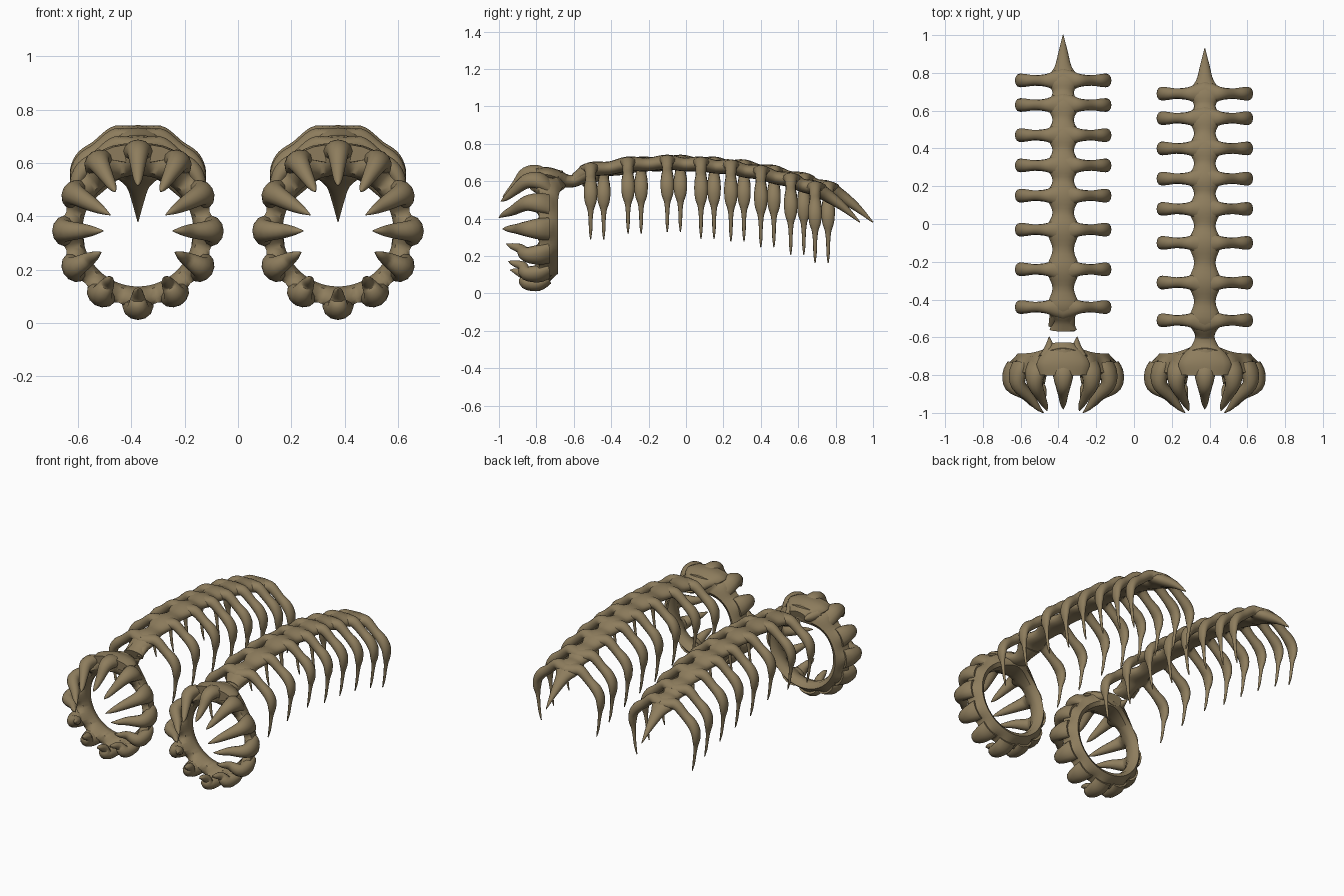
import bpy, bmesh, math
from mathutils import Vector

if "Cube" in bpy.data.objects:
    bpy.data.objects.remove(bpy.data.objects["Cube"])

bone = bpy.data.materials.new("old_bone_brown")
bone.diffuse_color = (0.27, 0.205, 0.11, 1)
bone.use_nodes = True
bone.node_tree.nodes["Principled BSDF"].inputs["Base Color"].default_value = bone.diffuse_color
CZ = 0.345  # height of the mouth ring centre


def catmull(rows, k=4):
    """Smoothly resample rows of numbers."""
    out, n = [], len(rows)
    for i in range(n - 1):
        a, b, c, d = (rows[max(0, min(n - 1, j))] for j in (i - 1, i, i + 1, i + 2))
        for s in range(k):
            t = s / k
            out.append([0.5 * (2*q + (r - p)*t + (2*p - 5*q + 4*r - w)*t*t + (3*q - p - 3*r + w)*t**3)
                        for p, q, r, w in zip(a, b, c, d)])
    return out + [list(rows[-1])]


def tube(bm, rows, side, n=12, k=4):
    """Elliptical tube; row = x, y, z, half width along side, half thickness."""
    rows = catmull(rows, k)
    side = Vector(side).normalized()
    pts = [Vector(r[:3]) for r in rows]
    rings = []
    for i, r in enumerate(rows):
        tan = pts[min(i + 1, len(pts) - 1)] - pts[max(i - 1, 0)]
        v = tan.cross(side).normalized()
        rings.append([bm.verts.new(pts[i] + side * r[3] * math.cos(a) + v * r[4] * math.sin(a))
                      for a in (2 * math.pi * j / n for j in range(n))])
    for p, q in zip(rings, rings[1:]):
        for j in range(n):
            bm.faces.new((p[j], p[(j + 1) % n], q[(j + 1) % n], q[j]))
    bm.faces.new(rings[0])
    bm.faces.new(rings[-1])


def finish(bm, name, x, y=0):
    bmesh.ops.recalc_face_normals(bm, faces=bm.faces)
    me = bpy.data.meshes.new(name)
    bm.to_mesh(me)
    bm.free()
    me.materials.append(bone)
    for f in me.polygons:
        f.use_smooth = True
    me.set_sharp_from_angle(angle=math.radians(50))
    ob = bpy.data.objects.new(name, me)
    ob.location = (x, y, 0)
    bpy.context.collection.objects.link(ob)


# mouth ring: lathed band, lumpy at every tooth, drawn back at the top
def mouth_ring(x, name):
    bm = bmesh.new()
    N, rings = 96, []
    for i in range(N):
        a = 2 * math.pi * i / N
        c, s = math.cos(a), math.sin(a)
        w = math.cos(12 * a)
        up = max(0, s)
        back = -0.69 + 0.05 * up ** 8
        outer = 0.292 + 0.014 * w + 0.022 * up ** 4
        prof = [(0.215, back - 0.01), (0.24, back + 0.005), (0.262 + 0.05 * up ** 4, back - 0.02),
                (outer - 0.008, -0.745), (outer, -0.785), (outer - 0.015, -0.81 - 0.025 * w),
                (0.25, -0.81 - 0.025 * w), (0.222, -0.78), (0.208, -0.74)]
        rings.append([bm.verts.new((r * c, y, CZ + r * s)) for r, y in prof])
    m = len(rings[0])
    for i in range(N):
        p, q = rings[i], rings[(i + 1) % N]
        for j in range(m):
            bm.faces.new((p[j], p[(j + 1) % m], q[(j + 1) % m], q[j]))
    finish(bm, name + "_mouth_ring", x)


# twelve hooked teeth around the ring: angle, tip radius, tip y
TEETH = [(90, .17, -.98), (60, .17, -.99), (30, .12, -1.0), (0, .13, -.98),
         (-30, .16, -.96), (-60, .20, -.95), (-90, .22, -.94)]


def teeth(x, name):
    bm = bmesh.new()
    for deg, rt, yt in TEETH:
        for m in ((1,) if abs(deg) == 90 else (1, -1)):
            a = math.radians(deg)
            c, s = m * math.cos(a), math.sin(a)
            big = 0.02 if deg > 45 else 0.012 if deg == -90 else 0
            prof = [(.265, -.735, .06, .03), (.278 + big, -.79, .056, .042),
                    (.272 + big, -.855, .041, .038),
                    (.6 * .25 + .4 * rt + big, yt + .075, .027, .026),
                    (.3 * .24 + .7 * rt, yt + .028, .016, .015), (rt, yt, .002, .002)]
            tube(bm, [(r * c, y, CZ + r * s, u, v) for r, y, u, v in prof], (-s, 0, c))
    finish(bm, name + "_teeth", x)


# neck behind the ring, ending in two broken horns on the snapped one
def neck(x, name, broken):
    bm = bmesh.new()
    rows = [(0, -.80, .635, .13, .035), (0, -.74, .635, .14, .04), (0, -.69, .62, .115, .04),
            (0, -.66, .607, .085, .038), (0, -.635, .60, .065, .035)]
    if not broken:
        rows += [(0, -.59, .605, .052, .034), (0, -.53, .64, .08, .04)]
    tube(bm, rows, (1, 0, 0), 16)
    if broken:
        for m in (-1, 1):
            tube(bm, [(m * .085, -.70, .615, .045, .03), (m * .072, -.65, .602, .026, .025),
                      (m * .074, -.597, .61, .002, .003)], (1, 0, 0))
    finish(bm, name + "_neck", x)


# vertebrae: rib position y, spine height z
VERT = [(-.51, .66), (-.31, .69), (-.10, .70), (.08, .69), (.24, .675),
        (.40, .645), (.56, .605), (.69, .56)]


def spine(x, name, shift, broken):
    bm = bmesh.new()
    start = (-.63, .60) if broken else (-.60, .61)
    rows = [(0, start[0], start[1], .072 if broken else .05, .03), (0, -.575, .62, .056, .036)]
    for i, (y, z) in enumerate(VERT):
        rows.append((0, y, z + .002, .088, .04))
        if i < 7:
            y2, z2 = VERT[i + 1]
            rows.append((0, (y + y2) / 2, (z + z2) / 2 - .006, .056, .036))
    rows += [(0, .76, .52, .046, .034), (0, .84, .462, .025, .022), (0, .93, .38, .002, .003)]
    tube(bm, rows, (1, 0, 0), 16)
    if broken:  # ragged stumps at the snapped end
        for sx, ey in ((-.06, -.61), (.045, -.635)):
            tube(bm, [(sx * .7, -.55, .635, .03, .03), (sx, ey, .597, .018, .012)], (1, 0, 0), 8)
    finish(bm, name + "_spine", x, shift)


# paired ribs: out, down, half width along y, half thickness
RIB = [(0, .004, .065, .034), (.05, .006, .05, .034), (.09, .004, .034, .032),
       (.15, -.045, .028, .029), (.20, -.085, .034, .032), (.228, -.13, .036, .026),
       (.233, -.18, .031, .02), (.228, -.225, .017, .013), (.222, -.28, .011, .009),
       (.214, -.34, .009, .007), (.203, -.39, .003, .003)]


def ribs(x, name, shift):
    bm = bmesh.new()
    for i, (y, z) in enumerate(VERT):
        k = 0.95 if i < 3 else 1.02
        for m in (-1, 1):
            tube(bm, [(m * o, y, z + d * k, u, v) for o, d, u, v in RIB], (0, 1, 0))
    finish(bm, name + "_ribs", x, shift)


for x, name, shift, broken in ((-.375, "broken_skeleton", .07, True), (.375, "whole_skeleton", 0, False)):
    mouth_ring(x, name)
    teeth(x, name)
    neck(x, name, broken)
    spine(x, name, shift, broken)
    ribs(x, name, shift)
